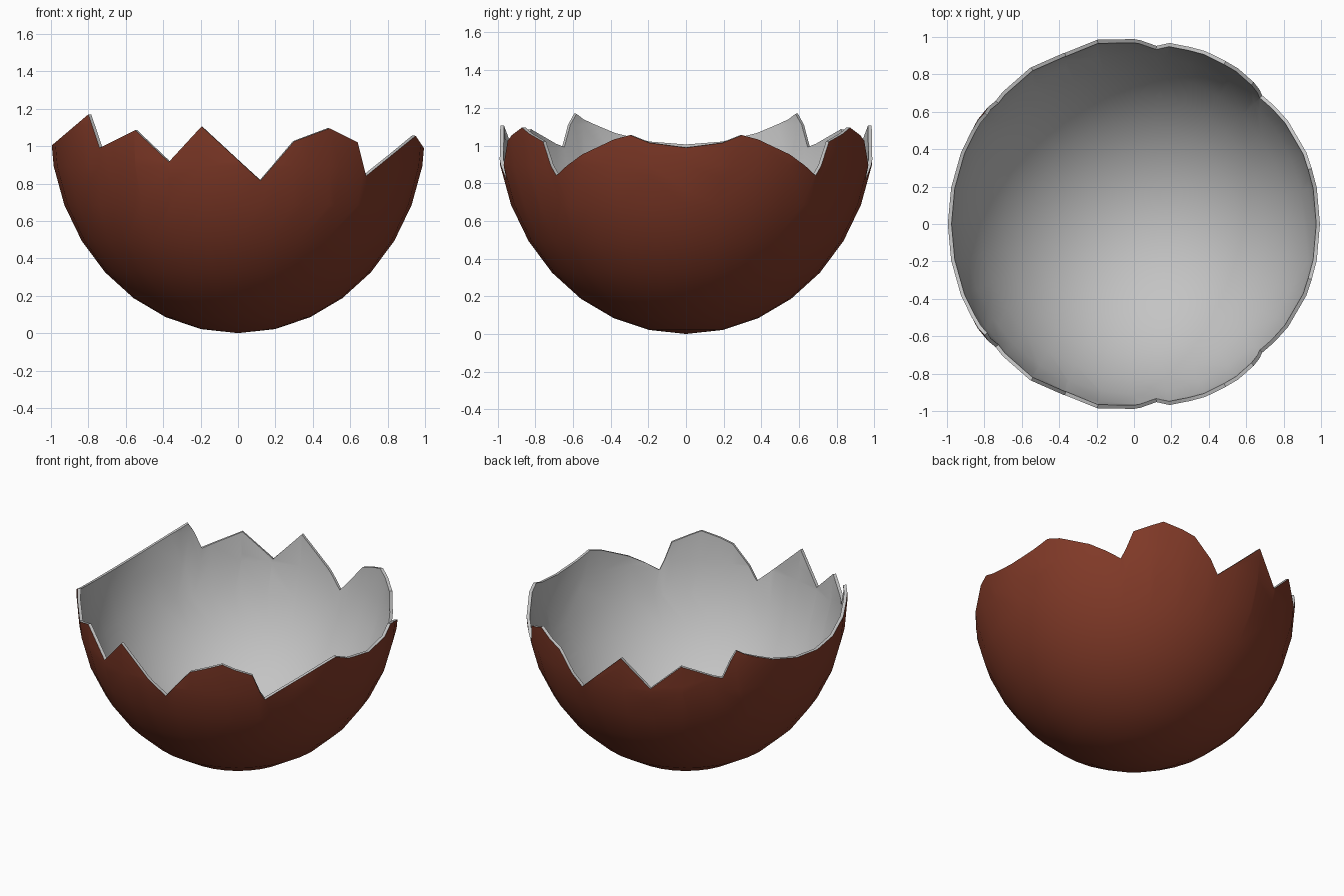
import bpy, bmesh
from mathutils import Matrix, Vector

cube = bpy.data.objects.get("Cube")
if cube:
    bpy.data.objects.remove(cube, do_unlink=True)

RADIUS, MIDDLE, THICKNESS = 1.005, 1.11, 0.02

# Jagged break line (x, z), cut straight through from front to back
BREAK = [(-1.1, 0.915), (-0.8, 1.17), (-0.74, 0.99), (-0.55, 1.085),
         (-0.37, 0.915), (-0.195, 1.105), (0.12, 0.815), (0.3, 1.025),
         (0.49, 1.095), (0.64, 1.02), (0.685, 0.84), (0.95, 1.055), (1.1, 0.83)]


def material(name, colour):
    mat = bpy.data.materials.new(name)
    mat.use_nodes = True
    mat.diffuse_color = colour
    mat.node_tree.nodes["Principled BSDF"].inputs["Base Color"].default_value = colour
    return mat


def cut(bm, faces, point, normal):
    """Split the given faces along a plane."""
    geom = set(faces)
    for f in faces:
        geom.update(f.edges)
        geom.update(f.verts)
    bmesh.ops.bisect_plane(bm, geom=list(geom), dist=1e-5,
                           plane_co=point, plane_no=normal)


def upper_faces(bm):
    return [f for f in bm.faces if max(v.co.z for v in f.verts) > 0.8]


# Whole egg surface
bm = bmesh.new()
bmesh.ops.create_uvsphere(bm, u_segments=32, v_segments=16, radius=1)
bmesh.ops.transform(bm, verts=bm.verts, matrix=Matrix.Translation((0, 0, MIDDLE))
                    @ Matrix.Diagonal((RADIUS, RADIUS, MIDDLE, 1)))

# Split into strips at each corner of the break line
for x, z in BREAK[1:-1]:
    cut(bm, upper_faces(bm), Vector((x, 0, z)), Vector((1, 0, 0)))

# Slice each strip along its piece of the break line and drop the top
for (x0, z0), (x1, z1) in zip(BREAK, BREAK[1:]):
    point = Vector((x0, 0, z0))
    normal = Vector((z0 - z1, 0, x1 - x0)).normalized()

    def strip():
        return [f for f in upper_faces(bm) if x0 < f.calc_center_median().x < x1]

    cut(bm, strip(), point, normal)
    top = [f for f in strip() if (f.calc_center_median() - point).dot(normal) > 0]
    bmesh.ops.delete(bm, geom=top, context='FACES')

bmesh.ops.remove_doubles(bm, verts=bm.verts, dist=0.0005)
bmesh.ops.recalc_face_normals(bm, faces=bm.faces)
lowest = min(bm.faces, key=lambda f: f.calc_center_median().z)
if lowest.normal.z > 0:
    bmesh.ops.reverse_faces(bm, faces=bm.faces)

mesh = bpy.data.meshes.new("broken_eggshell")
bm.to_mesh(mesh)
bm.free()
shell = bpy.data.objects.new("broken_eggshell", mesh)
bpy.context.collection.objects.link(shell)
mesh.materials.append(material("brown_shell", (0.22, 0.042, 0.021, 1)))
mesh.materials.append(material("pale_grey_lining", (0.55, 0.55, 0.55, 1)))

# Thickness, with the lining colour on the inside and rim
bpy.ops.object.select_all(action='DESELECT')
shell.select_set(True)
bpy.context.view_layer.objects.active = shell
solid = shell.modifiers.new("thickness", 'SOLIDIFY')
solid.thickness = THICKNESS
solid.offset = -1
solid.material_offset = 1
solid.material_offset_rim = 1
bpy.ops.object.modifier_apply(modifier=solid.name)
bpy.ops.object.shade_smooth_by_angle(angle=0.6)
